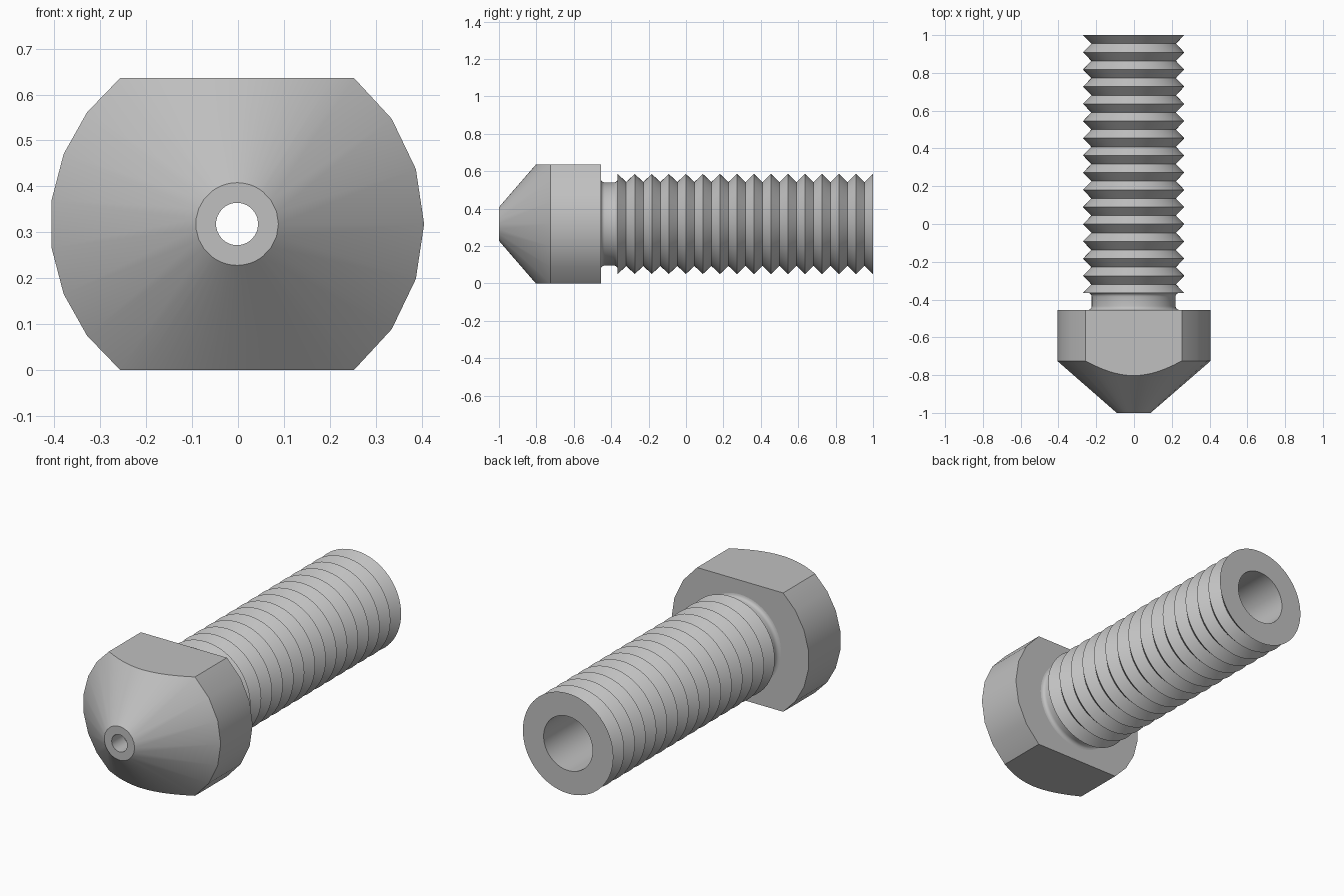
import bpy, bmesh, math

cube = bpy.data.objects.get("Cube")
if cube:
    bpy.data.objects.remove(cube, do_unlink=True)

AXIS_X, AXIS_Z = -0.002, 0.318      # centre line, running along y
HEAD_R, HEAD_BACK = 0.4075, -0.455
NECK_R, CREST_R, ROOT_R = 0.222, 0.268, 0.224
THREAD_START, TURNS = -0.365, 15
BORE_R, TIP_R, ORIFICE_R = 0.145, 0.09, 0.046
FILLET = 0.02

metal = bpy.data.materials.new("grey metal")
metal.use_nodes = True
GREY = (0.53, 0.53, 0.53, 1)
metal.diffuse_color = GREY
metal.node_tree.nodes["Principled BSDF"].inputs["Base Color"].default_value = GREY


def arc(start, end, steps):
    """Evenly spaced angles, without the end one."""
    return [start + (end - start) * i / steps for i in range(steps)]


def lathe(profile, angles):
    """Turn a closed (radius, y) profile around the centre line."""
    bm = bmesh.new()
    rings = [[bm.verts.new((AXIS_X + r * math.cos(a), y, AXIS_Z + r * math.sin(a)))
              for r, y in profile] for a in angles]
    for i, ring in enumerate(rings):
        following = rings[(i + 1) % len(rings)]
        for j in range(len(profile)):
            k = (j + 1) % len(profile)
            bm.faces.new((ring[j], ring[k], following[k], following[j]))
    return bm


def finish(bm, name):
    bmesh.ops.recalc_face_normals(bm, faces=bm.faces)
    mesh = bpy.data.meshes.new(name)
    bm.to_mesh(mesh)
    bm.free()
    obj = bpy.data.objects.new(name, mesh)
    bpy.context.collection.objects.link(obj)
    mesh.materials.append(metal)
    bpy.ops.object.select_all(action="DESELECT")
    obj.select_set(True)
    bpy.context.view_layer.objects.active = obj
    bpy.ops.object.shade_smooth_by_angle(angle=math.radians(30))


# Head: cone and cylinder with a stepped bore, coarse sides
corner = math.asin(AXIS_Z / HEAD_R)
angles = (arc(-corner, corner, 6) + arc(corner, math.pi - corner, 14)
          + arc(math.pi - corner, math.pi + corner, 7)
          + arc(math.pi + corner, 2 * math.pi - corner, 14))
head = lathe([(ORIFICE_R, -1), (TIP_R, -1), (HEAD_R, -0.725), (HEAD_R, HEAD_BACK),
              (BORE_R, HEAD_BACK), (BORE_R, -0.8), (ORIFICE_R, -0.9)], angles)

# Wrench flats above and below
for side in (1, -1):
    bmesh.ops.bisect_plane(head, geom=head.verts[:] + head.edges[:] + head.faces[:],
                           dist=0.0002, plane_co=(0, 0, AXIS_Z + side * AXIS_Z),
                           plane_no=(0, 0, side), clear_outer=True)
    bmesh.ops.holes_fill(head, edges=[e for e in head.edges if e.is_boundary], sides=0)
finish(head, "nozzle_head")

# Shaft: filleted neck, ring threads and bore
quarter = [i * math.pi / 8 for i in range(5)]
profile = [(BORE_R, HEAD_BACK)]
profile += [(NECK_R + FILLET * (1 - math.sin(t)), HEAD_BACK + FILLET * (1 - math.cos(t)))
            for t in quarter]
profile += [(NECK_R + FILLET * (1 - math.cos(t)), THREAD_START - FILLET * (1 - math.sin(t)))
            for t in quarter]
pitch = (1 - THREAD_START) / TURNS
for i in range(TURNS):
    y = THREAD_START + i * pitch
    profile += [(CREST_R, y), (ROOT_R, y + pitch / 2)]
profile += [(CREST_R, 1), (BORE_R, 1)]
finish(lathe(profile, arc(0, 2 * math.pi, 64)), "threaded_shaft")
